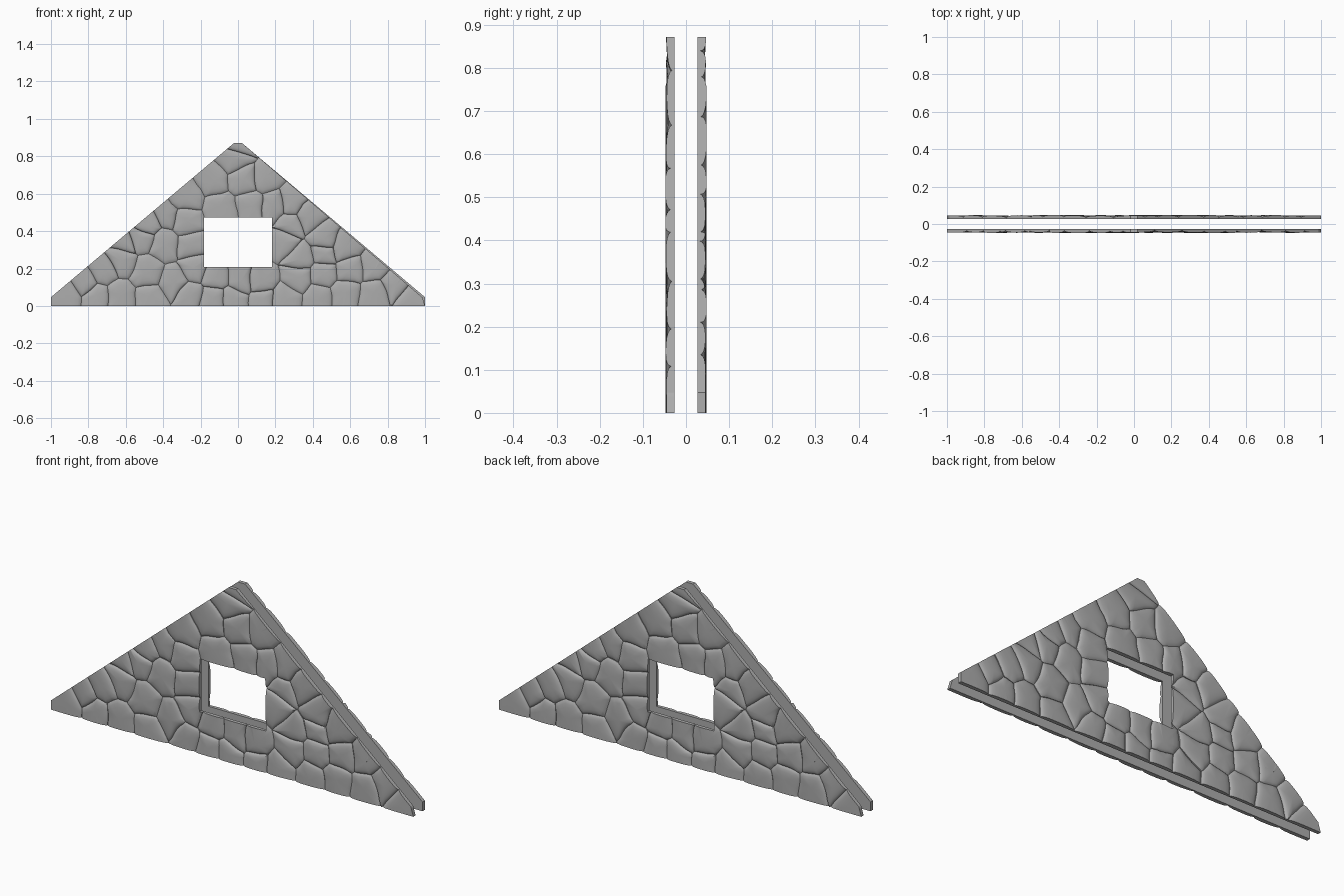
import bpy, bmesh, math, random
from mathutils import Vector, noise

random.seed(4)
if "Cube" in bpy.data.objects:
    bpy.data.objects.remove(bpy.data.objects["Cube"])

stone = bpy.data.materials.new("grey stone")
stone.use_nodes = True
stone.diffuse_color = (0.42, 0.42, 0.42, 1)
stone.node_tree.nodes["Principled BSDF"].inputs["Base Color"].default_value = stone.diffuse_color

# Stone centres across the gable (x, z in hundredths)
CENTRES = [(0, 86), (-2, 79), (-13, 67), (3, 68), (15, 69), (-28, 59), (-9, 53), (8, 53),
           (18, 53), (29, 55), (-39, 49), (-28, 46), (-26, 33), (-39, 33), (-52, 37),
           (-48, 44), (-61, 35), (-63, 24), (-72, 19), (-82, 13), (-92, 6), (-76, 6),
           (-63, 6), (-50, 18), (-47, 5), (-34, 12), (-23, 20), (-26, 5), (-12, 14),
           (-14, 4), (1, 14), (-2, 4), (13, 13), (13, 4), (32, 16), (25, 4), (46, 18),
           (43, 4), (57, 7), (60, 19), (72, 20), (72, 6), (84, 11), (93, 4), (25, 34),
           (28, 43), (38, 47), (46, 37), (46, 28), (33, 26), (57, 31)]
CENTRES = [Vector((x / 100, z / 100)) for x, z in CENTRES]
BACK = 0.027
WIN_X, WIN_LOW, WIN_HIGH = 0.182, 0.208, 0.472


def clip(poly, point, normal):
    """Keep the part of a convex outline behind a line."""
    out = []
    for a, b in zip(poly, poly[1:] + poly[:1]):
        da, db = (a - point).dot(normal), (b - point).dot(normal)
        if da <= 0:
            out.append(a)
        if da * db < 0:
            out.append(a.lerp(b, da / (da - db)))
    return out


def warp(p):
    """Bend straight joints; shared by neighbouring stones."""
    n = noise.noise_vector(Vector((p.x * 9, p.y * 9, 0.5)))
    return p + Vector((n.x, n.y)) * 0.018


def stone_outline(centre):
    poly = [Vector(c) for c in ((-1.2, -0.2), (1.2, -0.2), (1.2, 1.1), (-1.2, 1.1))]
    for other in CENTRES:
        if other is not centre:
            poly = clip(poly, (centre + other) / 2, other - centre)
    points = []
    for a, b in zip(poly, poly[1:] + poly[:1]):
        steps = max(1, min(12, math.ceil((b - a).length / 0.025)))
        points += [warp(a.lerp(b, i / steps)) for i in range(steps)]
    return points


def add_stone(bm, centre):
    """Domed stone face made of shrinking rings."""
    outline = stone_outline(centre)
    mid = warp(centre)
    lift = random.uniform(-0.003, 0.0005)
    tilt = Vector((random.uniform(-0.02, 0.02), random.uniform(-0.02, 0.02)))

    def vert(p, height):
        slope = max(-0.002, min(0.002, (p - mid).dot(tilt)))
        return bm.verts.new((p.x, -min(0.048, height + lift + slope), p.y))

    rings = [[vert(mid.lerp(p, s), h) for p in outline]
             for s, h in ((1, 0.036), (0.93, 0.0405), (0.8, 0.0438), (0.6, 0.0462), (0.3, 0.0475))]
    count = len(outline)
    for outer, inner in zip(rings, rings[1:]):
        for i in range(count):
            j = (i + 1) % count
            bm.faces.new((outer[i], outer[j], inner[j], inner[i]))
    top = vert(mid, 0.048)
    for i in range(count):
        bm.faces.new((rings[-1][i], rings[-1][(i + 1) % count], top))


def cut(bm, x, z, nx, nz, trim):
    geom = bm.verts[:] + bm.edges[:] + bm.faces[:]
    bmesh.ops.bisect_plane(bm, geom=geom, dist=1e-5, plane_co=(x, 0, z),
                           plane_no=(nx, 0, nz), clear_outer=trim)


bm = bmesh.new()
for c in CENTRES:
    add_stone(bm, c)

# Trim to the gable outline
for plane in ((0, 0, 0, -1), (0, 0.872, 0, 1), (-1, 0, -1, 0), (0.985, 0.05, 0.96, 0.28),
              (-0.02, 0.872, -0.64, 0.76), (0.02, 0.872, 0.65, 0.76)):
    cut(bm, *plane, True)

# Window opening
for plane in ((-WIN_X, 0, 1, 0), (WIN_X, 0, 1, 0), (0, WIN_LOW, 0, 1), (0, WIN_HIGH, 0, 1)):
    cut(bm, *plane, False)
inside = []
for f in bm.faces:
    m = f.calc_center_median()
    if abs(m.x) < WIN_X and WIN_LOW < m.z < WIN_HIGH:
        inside.append(f)
bmesh.ops.delete(bm, geom=inside, context="FACES")

# Give every stone its thickness
grown = bmesh.ops.extrude_face_region(bm, geom=bm.faces[:], use_keep_orig=True)
for v in grown["geom"]:
    if isinstance(v, bmesh.types.BMVert):
        v.co.y = -BACK
bmesh.ops.recalc_face_normals(bm, faces=bm.faces[:])

mesh = bpy.data.meshes.new("stone_layer")
bm.to_mesh(mesh)
bm.free()
mesh.materials.append(stone)

# Front layer, and the same layer turned round for the back
for name, turn in (("front_stone_layer", 0), ("back_stone_layer", math.pi)):
    layer = bpy.data.objects.new(name, mesh)
    layer.rotation_euler.z = turn
    bpy.context.collection.objects.link(layer)
    bpy.context.view_layer.objects.active = layer
    layer.select_set(True)
bpy.ops.object.shade_smooth_by_angle(angle=math.radians(40))
